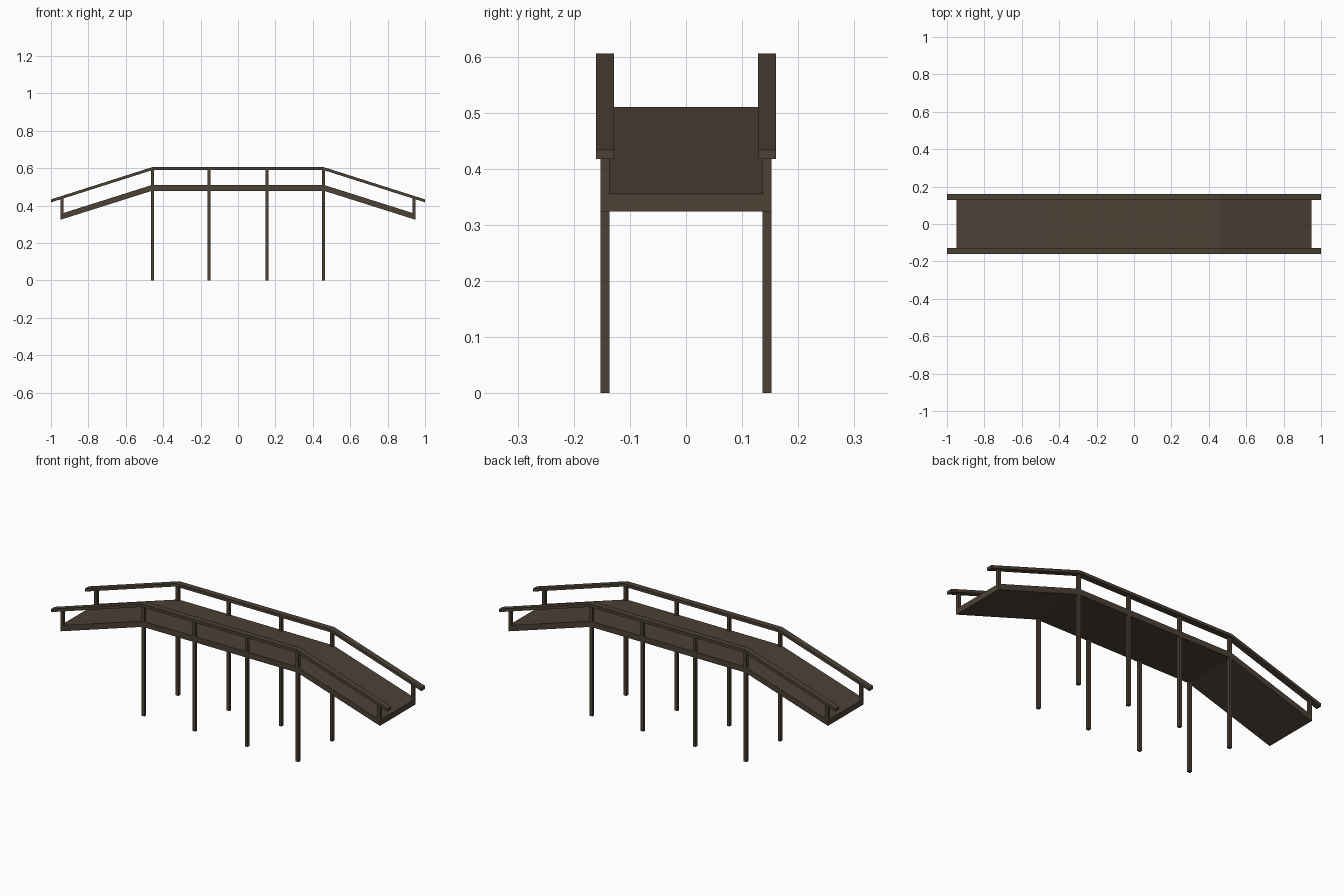
import bpy
import bmesh

cube = bpy.data.objects.get("Cube")
if cube:
    bpy.data.objects.remove(cube, do_unlink=True)

wood = bpy.data.materials.new("dark_brown_wood")
wood.use_nodes = True
colour = (0.072, 0.053, 0.036, 1)
wood.diffuse_color = colour
wood.node_tree.nodes["Principled BSDF"].inputs["Base Color"].default_value = colour

BREAK = 0.46  # where the level span meets the ramps


def finish(name, bm):
    bmesh.ops.recalc_face_normals(bm, faces=bm.faces)
    mesh = bpy.data.meshes.new(name)
    bm.to_mesh(mesh)
    bm.free()
    mesh.materials.append(wood)
    obj = bpy.data.objects.new(name, mesh)
    bpy.context.collection.objects.link(obj)


def bent_beam(name, end_x, top, end_top, thick, y0, y1):
    """Level beam with a ramp down at each end, swept as four-cornered rings."""
    bm = bmesh.new()
    stations = [(-end_x, end_top), (-BREAK, top), (BREAK, top), (end_x, end_top)]
    rings = [[bm.verts.new((x, y, z)) for y, z in
              ((y0, h - thick), (y1, h - thick), (y1, h), (y0, h))]
             for x, h in stations]
    for a, b in zip(rings, rings[1:]):
        for i in range(4):
            j = (i + 1) % 4
            bm.faces.new((a[i], a[j], b[j], b[i]))
    bm.faces.new(rings[0])
    bm.faces.new(rings[-1])
    finish(name, bm)


def post(name, x, y, z0, z1, size=0.016):
    bm = bmesh.new()
    bmesh.ops.create_cube(bm, size=1)
    for v in bm.verts:
        v.co.x = x + v.co.x * size
        v.co.y = y + v.co.y * size
        v.co.z = z0 if v.co.z < 0 else z1
    finish(name, bm)


# Walkway
bent_beam("deck", 0.95, 0.51, 0.355, 0.031, -0.152, 0.152)

for side, s in (("left", 1), ("right", -1)):
    # Handrail along each edge
    bent_beam("handrail_" + side, 1.0, 0.605, 0.433, 0.016, s * 0.128, s * 0.16)
    # Tall supports from the ground to the handrail
    for i, x in enumerate((-0.458, -0.155, 0.155, 0.458)):
        post(f"support_post_{side}_{i + 1}", x, s * 0.1445, 0, 0.592)
    # Short posts at the ramp ends
    for e in (-1, 1):
        post(f"end_post_{side}_{'a' if e < 0 else 'b'}", e * 0.942, s * 0.144, 0.345, 0.44)
